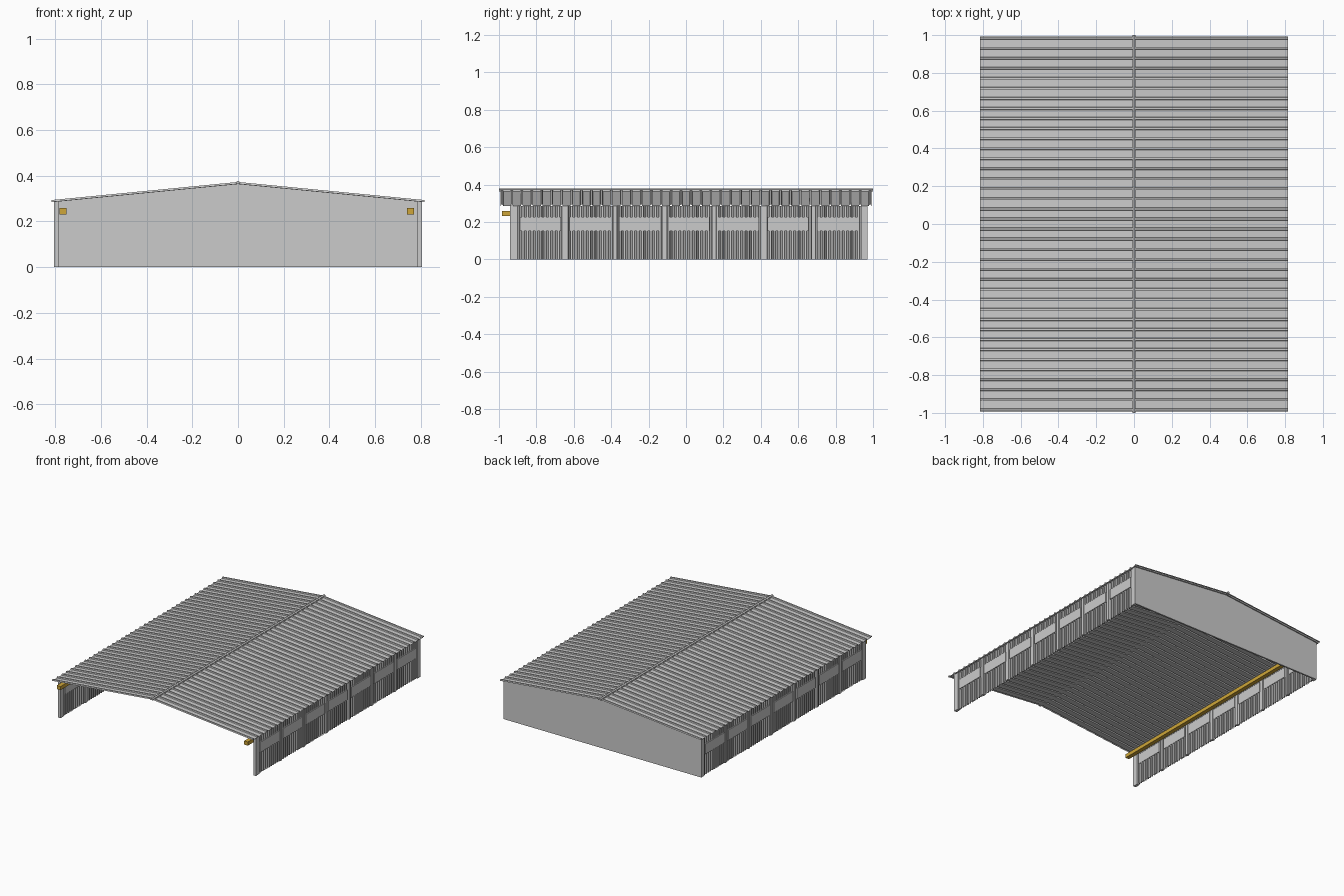
import bpy, bmesh

if "Cube" in bpy.data.objects:
    bpy.data.objects.remove(bpy.data.objects["Cube"])

gold = bpy.data.materials.new("rail_gold")
gold.diffuse_color = (0.62, 0.38, 0.04, 1)
gold.use_nodes = True
gold.node_tree.nodes["Principled BSDF"].inputs["Base Color"].default_value = gold.diffuse_color


def mesh_object(name, bm):
    bmesh.ops.recalc_face_normals(bm, faces=bm.faces)
    me = bpy.data.meshes.new(name)
    bm.to_mesh(me)
    bm.free()
    ob = bpy.data.objects.new(name, me)
    bpy.context.collection.objects.link(ob)
    return ob


def box(name, x, y, z, mat=None):
    bm = bmesh.new()
    bmesh.ops.create_cube(bm, size=1)
    for v in bm.verts:
        for i, r in enumerate((x, y, z)):
            v.co[i] = r[0] if v.co[i] < 0 else r[1]
    ob = mesh_object(name, bm)
    if mat:
        ob.data.materials.append(mat)
    return ob


def prism(name, pts, y0, y1):
    """Close an xz outline and extrude it along y."""
    bm = bmesh.new()
    face = bm.faces.new([bm.verts.new((x, y0, z)) for x, z in pts])
    new = bmesh.ops.extrude_face_region(bm, geom=[face])["geom"]
    for v in new:
        if isinstance(v, bmesh.types.BMVert):
            v.co.y = y1
    return mesh_object(name, bm)


def ribs(start, pitch, count, width, bevel):
    """Trapezoid rib profile: list of (position, raised 0/1)."""
    out = []
    for i in range(count):
        c = start + i * pitch
        out += [(c - width / 2 - bevel, 0), (c - width / 2, 1),
                (c + width / 2, 1), (c + width / 2 + bevel, 0)]
    return out


def sheet(name, row_a, row_b, thickness):
    bm = bmesh.new()
    a = [bm.verts.new(p) for p in row_a]
    b = [bm.verts.new(p) for p in row_b]
    for i in range(len(a) - 1):
        bm.faces.new((a[i], a[i + 1], b[i + 1], b[i]))
    ob = mesh_object(name, bm)
    mod = ob.modifiers.new("thickness", "SOLIDIFY")
    mod.thickness = thickness
    mod.offset = 0
    return ob


FRONT, BACK = -0.94, 0.97
roof_profile = ribs(-0.984, 1.968 / 37, 38, 0.009, 0.002)
wall_profile = ribs(-0.918, 0.0236, 80, 0.009, 0.003)

for s, side in ((-1, "left"), (1, "right")):
    def span(a, b):
        return tuple(sorted((s * a, s * b)))

    # ribbed roof slope
    sheet(side + "_roof",
          [(0, y, 0.364 + 0.008 * h) for y, h in roof_profile],
          [(s * 0.815, y, 0.285 + 0.008 * h) for y, h in roof_profile], 0.002)

    # corrugated side wall
    sheet(side + "_wall",
          [(s * (0.787 + 0.01 * h), y, 0) for y, h in wall_profile],
          [(s * (0.787 + 0.01 * h), y, 0.286) for y, h in wall_profile], 0.002)

    # corner posts and pilasters between the windows
    box(side + "_front_post", span(0.782, 0.804), (FRONT, FRONT + 0.025), (0, 0.287))
    box(side + "_back_post", span(0.782, 0.804), (BACK - 0.025, BACK), (0, 0.287))
    for i in range(8):
        y = -0.91 + 0.265 * i
        box(side + "_pilaster", span(0.783, 0.803), (y - 0.01, y + 0.01), (0, 0.287))

    # window panels
    for i in range(7):
        y = -0.778 + 0.2647 * i
        box(side + "_window", span(0.784, 0.802), (y - 0.11, y + 0.11), (0.152, 0.227))

# gable end wall at the back
prism("back_wall", [(-0.803, 0), (0.803, 0), (0.803, 0.286), (0, 0.364), (-0.803, 0.286)],
      BACK - 0.012, BACK)

# ridge cap
prism("ridge_cap", [(-0.009, 0.364), (0.009, 0.364), (0.009, 0.373), (0, 0.378), (-0.009, 0.373)],
      -1.0, 1.0)

# crane rails
box("left_rail", (-0.781, -0.751), (-0.985, 0.955), (0.231, 0.258), gold)
box("right_rail", (0.74, 0.77), (-0.985, 0.955), (0.231, 0.258), gold)
